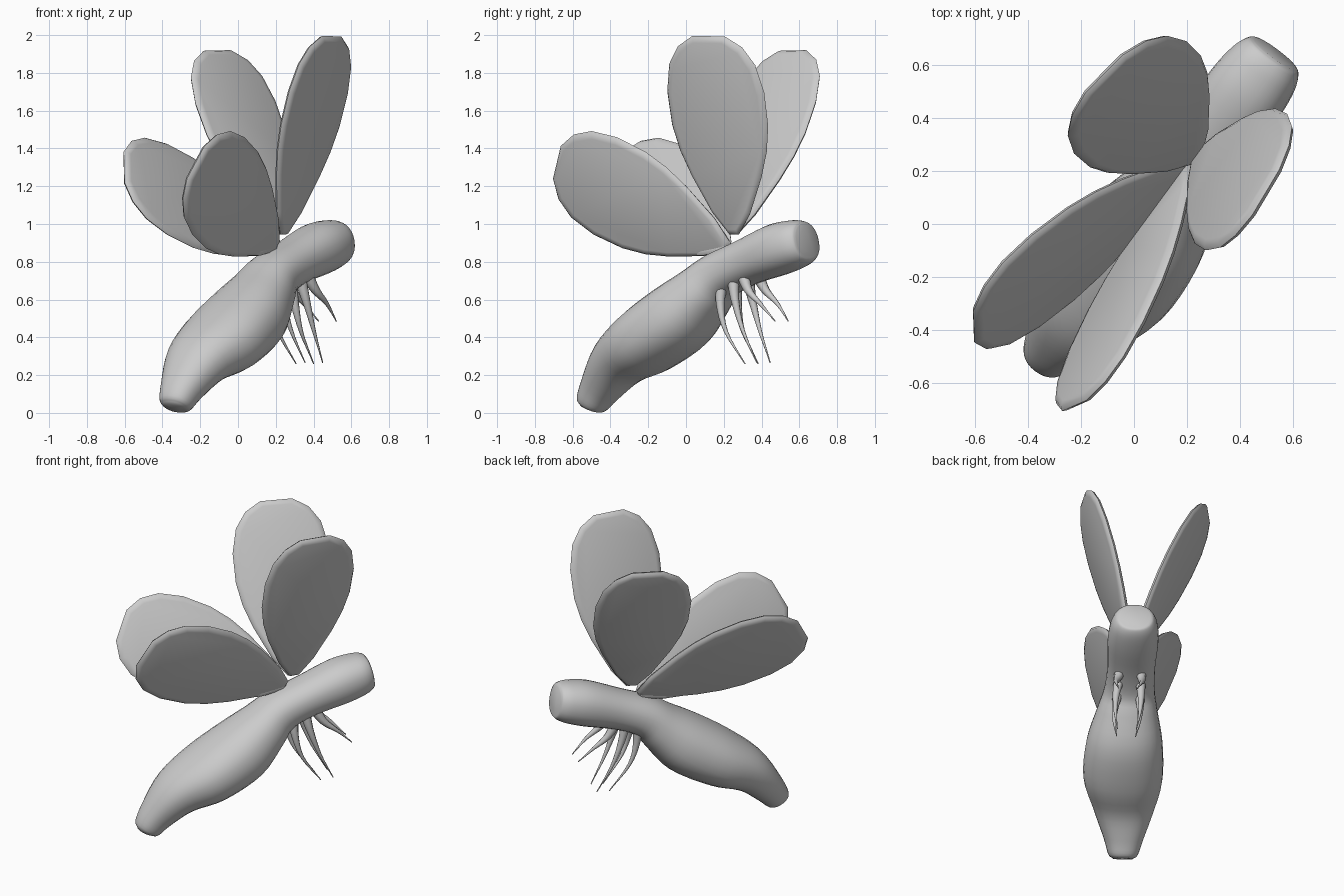
import bpy, bmesh, math
from mathutils import Vector

if "Cube" in bpy.data.objects:
    bpy.data.objects.remove(bpy.data.objects["Cube"])

grey = bpy.data.materials.new("plain_grey")
grey.diffuse_color = (0.6, 0.6, 0.6, 1)
grey.use_nodes = True
grey.node_tree.nodes["Principled BSDF"].inputs["Base Color"].default_value = grey.diffuse_color

# body frame: forward and left directions on the ground plane
FWD = Vector((0.6, 0.8, 0))
LEFT = Vector((-0.8, 0.6, 0))
UP = Vector((0, 0, 1))


def place(u, v, z):
    return FWD * u + LEFT * v + UP * z


def finish(name, bm, angle):
    bmesh.ops.recalc_face_normals(bm, faces=bm.faces)
    me = bpy.data.meshes.new(name)
    bm.to_mesh(me)
    bm.free()
    me.materials.append(grey)
    ob = bpy.data.objects.new(name, me)
    bpy.context.collection.objects.link(ob)
    bpy.ops.object.select_all(action='DESELECT')
    ob.select_set(True)
    bpy.context.view_layer.objects.active = ob
    bpy.ops.object.shade_smooth_by_angle(angle=math.radians(angle))
    return ob


def smooth(points, steps):
    """Catmull-Rom interpolation through tuples of any size."""
    p = [Vector(q) for q in points]
    p = [p[0] * 2 - p[1]] + p + [p[-1] * 2 - p[-2]]
    out = []
    for a, b, c, d in zip(p, p[1:], p[2:], p[3:]):
        for i in range(steps):
            t = i / steps
            out.append(0.5 * (2 * b + (c - a) * t + (2 * a - 5 * b + 4 * c - d) * t * t
                              + (3 * b - a - 3 * c + d) * t ** 3))
    return out + [p[-2]]


def loft(bm, rings):
    loops = [[bm.verts.new(co) for co in ring] for ring in rings]
    n = len(loops[0])
    for a, b in zip(loops, loops[1:]):
        for i in range(n):
            j = (i + 1) % n
            bm.faces.new((a[i], a[j], b[j], b[i]))
    bm.faces.new(loops[0])
    bm.faces.new(loops[-1])


def soft(x):
    """Slightly squared-off circle coordinate."""
    return math.copysign(abs(x) ** 0.9, x)


# body: centre u, centre v, centre z, then half width, half height
centres = [(-.61, -.035, .028), (-.598, -.035, .05), (-.54, -.035, .13), (-.41, -.042, .27),
           (-.22, -.056, .377), (0, -.058, .507), (.155, -.05, .64), (.26, -.042, .727),
           (.425, -.04, .795), (.635, -.04, .864), (.76, -.04, .895), (.818, -.04, .909), (.832, -.04, .912)]
sizes = [(.06, .05), (.09, .08), (.122, .102), (.188, .138), (.243, .176), (.233, .186), (.186, .15),
         (.155, .127), (.147, .122), (.156, .137), (.143, .128), (.118, .11), (.095, .09)]
path = smooth(centres, 4)
radii = smooth(sizes, 4)
rings = []
for k, (c, r) in enumerate(zip(path, radii)):
    d = path[min(k + 3, len(path) - 1)] - path[max(k - 3, 0)]
    d = Vector((d.x, d.z)).normalized()
    ring = []
    for i in range(28):
        a = 2 * math.pi * i / 28
        h = r.y * soft(math.sin(a))
        ring.append(place(c.x - d.y * h, c.y + r.x * soft(math.cos(a)), c.z + d.x * h))
    rings.append(ring)
bm = bmesh.new()
loft(bm, rings)
finish("body", bm, 50)

# wings: one paddle outline (distance along, half width) laid on four axes
half = [(-.005, .028), (.1, .114), (.29, .215), (.42, .267), (.55, .296), (.72, .299), (.86, .265),
        (.95, .198), (1.004, .1)]
outline = half + [(t, -w) for t, w in reversed(half)]


def wing(name, base, tip, across, thick=0.02):
    base, axis = Vector(base), Vector(tip) - Vector(base)
    w = Vector(across)
    w = (w - axis * (w.dot(axis) / axis.length_squared)).normalized()
    n = axis.cross(w).normalized()

    def ring(scale, lift):
        return [base + axis * (0.5 + (t - 0.5) * (1 - (1 - scale) * 0.5))
                + w * (s * scale) + n * lift for t, s in outline]
    bm = bmesh.new()
    loft(bm, [ring(.88, -thick), ring(.96, -thick * .7), ring(1, 0),
              ring(.96, thick * .7), ring(.88, thick)])
    finish(name, bm, 50)


wing("upper_left_wing", (.23, .25, .95), (-.11, .565, 1.915), (.71, .7, 0))
wing("upper_right_wing", (.24, .255, .95), (.495, .12, 1.99), (.515, .857, 0))
wing("lower_left_wing", (.2, .22, .885), (-.6, -.385, 1.30), (0, .6, .8))
wing("lower_right_wing", (.2, .22, .885), (-.222, -.68, 1.325), (.42, .12, .9))

# legs: three mirrored pairs of thin curved spikes (u, z along the path)
legs = {
    "rear": [(.32, .72), (.325, .58), (.37, .43), (.49, .26)],
    "middle": [(.39, .75), (.42, .61), (.48, .44), (.57, .265)],
    "front": [(.45, .75), (.51, .65), (.60, .575), (.69, .485)],
}
for part, pts in legs.items():
    for side, s in (("left", 1), ("right", -1)):
        line = smooth(pts, 4)
        rings = []
        for k, c in enumerate(line):
            t = k / (len(line) - 1)
            d = (line[min(k + 1, len(line) - 1)] - line[max(k - 1, 0)]).normalized()
            r = 0.003 + 0.036 * (1 - t) ** 1.4
            v = -0.045 - 0.03 * t + s * (0.058 + 0.02 * math.sin(math.pi * t))
            rings.append([place(c.x - d.y * r * math.sin(a), v + r * math.cos(a),
                                c.y + d.x * r * math.sin(a))
                          for a in (math.pi * i / 4 for i in range(8))])
        bm = bmesh.new()
        loft(bm, rings)
        finish(f"{side}_{part}_leg", bm, 60)
